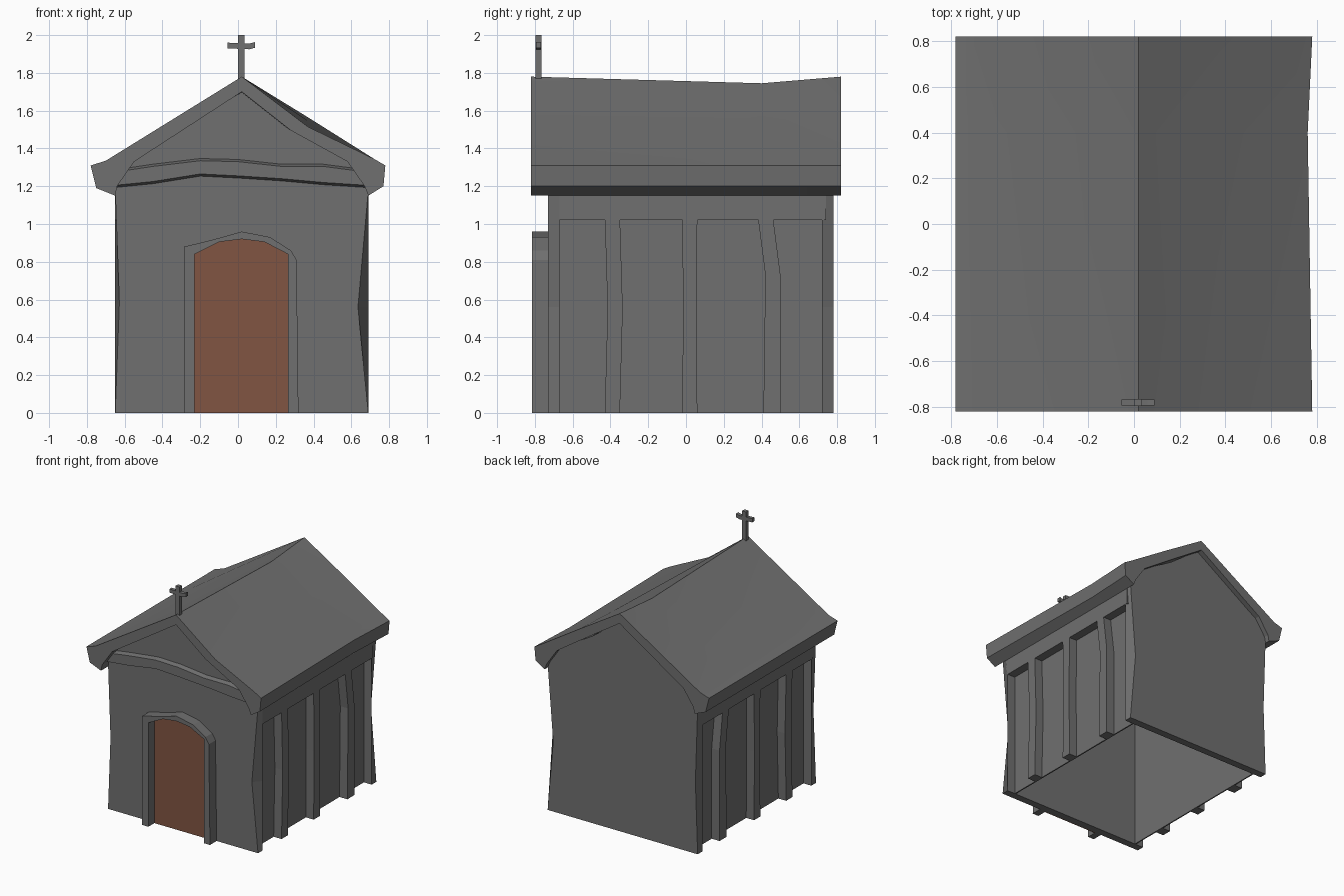
import bpy
import bmesh
import math

if "Cube" in bpy.data.objects:
    bpy.data.objects.remove(bpy.data.objects["Cube"], do_unlink=True)

CX = 0.02           # centre line of the building
HALF = 0.67         # half width of the walls
RECESS = 0.60       # half width at the recessed side panels


def material(name, rgb):
    m = bpy.data.materials.new(name)
    m.use_nodes = True
    m.diffuse_color = (*rgb, 1)
    m.node_tree.nodes["Principled BSDF"].inputs["Base Color"].default_value = (*rgb, 1)
    return m


STONE = material("grey stone", (0.16, 0.16, 0.16))
WOOD = material("brown wood", (0.22, 0.09, 0.055))


def loft(name, rings, mat=STONE, caps=True, smooth=False):
    """Join closed rings of points into a skin, with optional end caps."""
    bm = bmesh.new()
    loops = [[bm.verts.new(p) for p in ring] for ring in rings]
    n = len(loops[0])
    for a, b in zip(loops, loops[1:]):
        for i in range(n):
            j = (i + 1) % n
            bm.faces.new((a[i], a[j], b[j], b[i]))
    if caps:
        bm.faces.new(loops[0])
        bm.faces.new(loops[-1])
    bmesh.ops.recalc_face_normals(bm, faces=bm.faces)
    mesh = bpy.data.meshes.new(name)
    bm.to_mesh(mesh)
    bm.free()
    mesh.materials.append(mat)
    obj = bpy.data.objects.new(name, mesh)
    bpy.context.collection.objects.link(obj)
    if smooth:
        bpy.ops.object.select_all(action="DESELECT")
        obj.select_set(True)
        bpy.context.view_layer.objects.active = obj
        bpy.ops.object.shade_smooth_by_angle(angle=math.radians(20))
    return obj


def at_y(profile, y):
    return [(x, y, z) for x, z in profile]


def rect(x0, x1, y0, y1, z):
    return [(x0, y0, z), (x1, y0, z), (x1, y1, z), (x0, y1, z)]


def box(name, x0, x1, y0, y1, z0, z1):
    return loft(name, [rect(x0, x1, y0, y1, z) for z in (z0, z1)])


# Gable walls, pinched at mid height on their outer face
def gable(pinch):
    left, right = CX - HALF, CX + HALF
    return [(left, 0), (left + pinch * 0.4, 0.58), (left, 1.18), (-0.56, 1.33),
            (CX, 1.71), (0.29, 1.51), (0.6, 1.33), (right, 1.18),
            (right - pinch, 0.56), (right, 0)]


loft("front_wall", [at_y(gable(0.055), -0.73), at_y(gable(0), -0.67)])
loft("back_wall", [at_y(gable(0), 0.72), at_y(gable(0.05), 0.78)])

# Recessed side panels, friezes and wavy pilasters: (height, start y, end y)
PILASTERS = {
    "front": [(0, -0.43, -0.35), (0.55, -0.415, -0.335), (1.04, -0.43, -0.35)],
    "middle": [(0, -0.02, 0.06), (0.55, -0.015, 0.055), (1.04, -0.02, 0.06)],
    "rear": [(0, 0.41, 0.5), (0.73, 0.42, 0.5), (1.04, 0.38, 0.46)],
}
for side, s in (("left", 1), ("right", -1)):
    inner, outer = CX + s * RECESS, CX + s * HALF
    box(side + "_panel", inner - s * 0.01, inner, -0.69, 0.74, 0, 1.1)
    box(side + "_frieze", inner - s * 0.01, outer, -0.69, 0.74, 1.02, 1.2)
    for label, levels in PILASTERS.items():
        loft(f"{side}_{label}_pilaster",
             [rect(inner - s * 0.005, outer, y0, y1, z) for z, y0, y1 in levels])


# Roof shell with sagging ridge and a dipped front rafter
def roof_section(y, sag, dip, pull):
    outer = [(-0.65, 1.15), (-0.75, 1.19), (-0.78, 1.31), (-0.70, 1.335),
             (CX, 1.78 - sag), (0.37, 1.565 - sag / 2 - dip), (0.72 - pull, 1.345),
             (0.78 - pull, 1.31), (0.77 - pull, 1.2), (0.69, 1.15)]
    inner = [(0.67, 1.2), (0.58, 1.33), (0.28, 1.53 - dip * 0.7),
             (CX, 1.70 - sag), (-0.55, 1.33), (-0.64, 1.2)]
    return at_y(outer + inner, y)


loft("roof", [roof_section(-0.82, 0, 0.05, 0), roof_section(0.4, 0.035, 0, 0.02),
              roof_section(0.82, 0, 0, 0)], smooth=True)

# Wavy moulding across the gable, chamfered along both edges
BAND = [(-0.65, 1.19, 1.29), (-0.45, 1.21, 1.32), (-0.2, 1.25, 1.35), (0, 1.24, 1.345),
        (0.23, 1.225, 1.32), (0.45, 1.205, 1.32), (0.68, 1.19, 1.29)]
loft("gable_moulding", [[(x, -0.72, lo), (x, -0.765, lo + 0.015),
                         (x, -0.765, hi - 0.015), (x, -0.72, hi)] for x, lo, hi in BAND])

# Door and its arched surround
ARCH = [(-0.23, 0), (-0.23, 0.84), (-0.1, 0.905), (CX, 0.92), (0.14, 0.905),
        (0.265, 0.84), (0.265, 0)]
SURROUND = [(0.32, 0), (0.31, 0.81), (0.28, 0.86), (0.17, 0.93), (CX, 0.96),
            (-0.14, 0.915), (-0.285, 0.88), (-0.285, 0)]
loft("door", [at_y(ARCH, y) for y in (-0.738, -0.729)], WOOD)
loft("door_surround", [at_y(ARCH + SURROUND, y) for y in (-0.815, -0.72)])

# Roof cross with a slightly crooked arm
box("cross_post", 0.0, 0.035, -0.797, -0.765, 1.74, 2.0)
loft("cross_arm", [[(x, -0.795, z), (x, -0.767, z), (x, -0.767, z + 0.03), (x, -0.795, z + 0.03)]
                   for x, z in ((-0.055, 1.93), (0.06, 1.925), (0.09, 1.933))])
